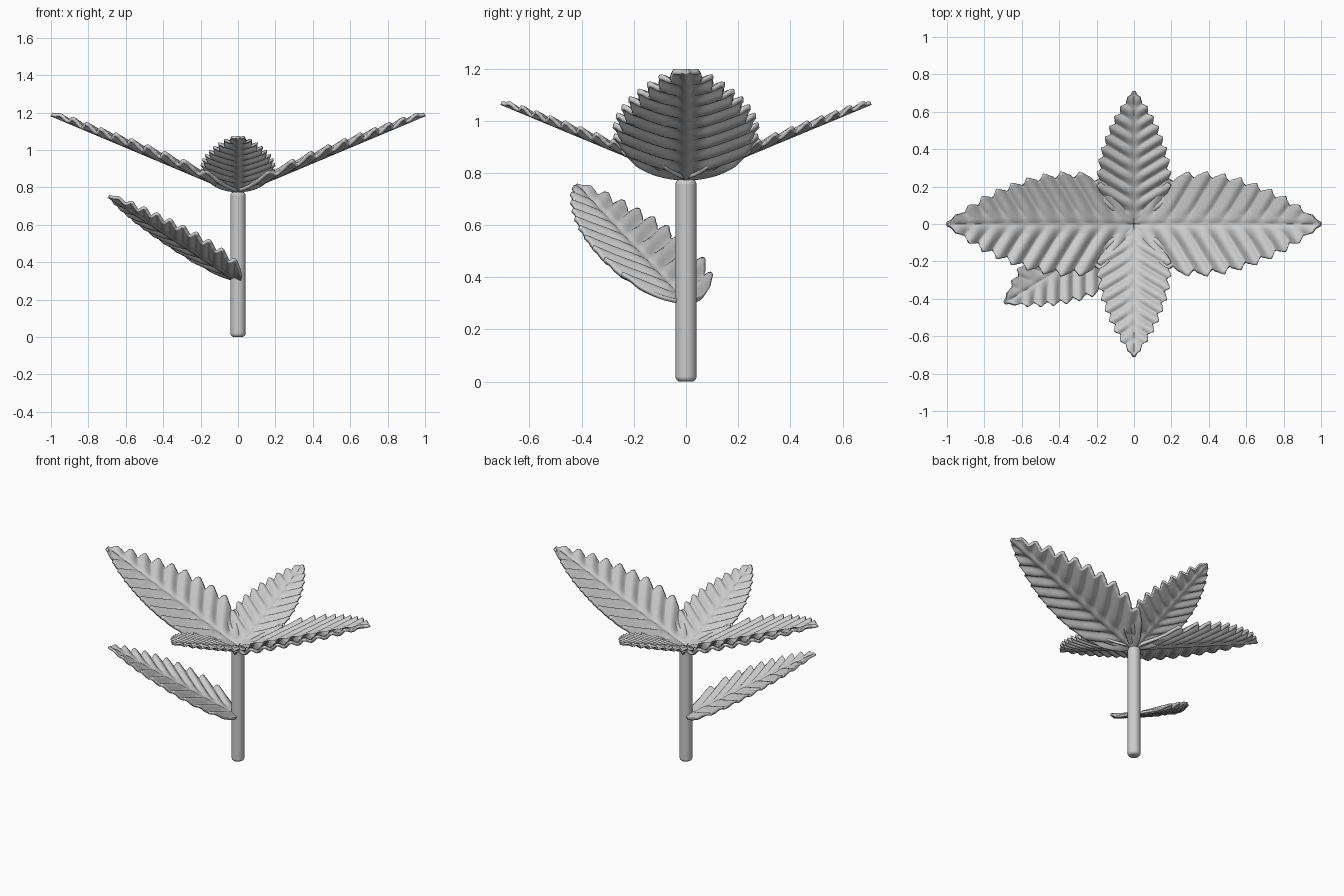
import bpy, bmesh, math

if "Cube" in bpy.data.objects:
    bpy.data.objects.remove(bpy.data.objects["Cube"])

NT, NV = 130, 36          # leaf grid: along the midrib, across the blade
VEINS = 10


def half_width(t):
    return 0.655 * t ** 0.5 * (1 - t) ** 0.93


def leaf(name, base, angle, length, rise):
    """Toothed, veined blade running from base, sheared upward to the tip."""
    bm = bmesh.new()
    rows = []
    for i in range(NT + 1):
        t = 0.004 + 0.994 * i / NT
        w = half_width(t)
        fade = min(1, w / 0.1)
        # saw-toothed edge follows the veins
        p = 2 * math.pi * VEINS * (t - 0.6 * w)
        w += fade * (0.015 * math.sin(p) - 0.005 * math.sin(2 * p)) + 0.004
        row = []
        for j in range(NV + 1):
            v = 2 * j / NV - 1
            y = v * w
            a = abs(y)
            phase = 2 * math.pi * VEINS * (t - 0.6 * a)
            z = 0.013 * math.sin(phase) * min(1, a / 0.08) * min(1, t / 0.12)
            z += 0.35 * a * a                              # gentle cupping
            z -= 0.010 * math.exp(-(y / 0.014) ** 2)       # midrib groove
            row.append(bm.verts.new((t * length, y * length, z * length + rise * t)))
        rows.append(row)
    for r0, r1 in zip(rows, rows[1:]):
        for j in range(NV):
            bm.faces.new((r0[j], r1[j], r1[j + 1], r0[j + 1]))
    me = bpy.data.meshes.new(name)
    bm.to_mesh(me)
    bm.free()
    ob = bpy.data.objects.new(name, me)
    bpy.context.collection.objects.link(ob)
    ob.location = base
    ob.rotation_euler = (0, 0, angle)
    sol = ob.modifiers.new("thickness", 'SOLIDIFY')
    sol.thickness = 0.02 * length
    sol.offset = 0
    me.shade_smooth()
    return ob


# stem with rounded ends
bpy.ops.mesh.primitive_cylinder_add(vertices=32, radius=0.04, depth=0.775,
                                    location=(0, 0, 0.3875))
stem = bpy.context.object
stem.name = "stem"
bev = stem.modifiers.new("round_ends", 'BEVEL')
bev.width = 0.018
bev.segments = 4
bpy.ops.object.shade_smooth_by_angle(angle=math.radians(40))

# crown: large pair along x, small pair along y
for k in range(4):
    large = k % 2 == 0
    leaf(("large_leaf_" if large else "small_leaf_") + str(k // 2 + 1),
         (0, 0, 0.78), k * math.pi / 2,
         1.0 if large else 0.71, 0.42 if large else 0.295)

# single lower leaf
leaf("lower_leaf", (0, 0, 0.305), math.atan2(-0.42, -0.69), 0.81, 0.455)
